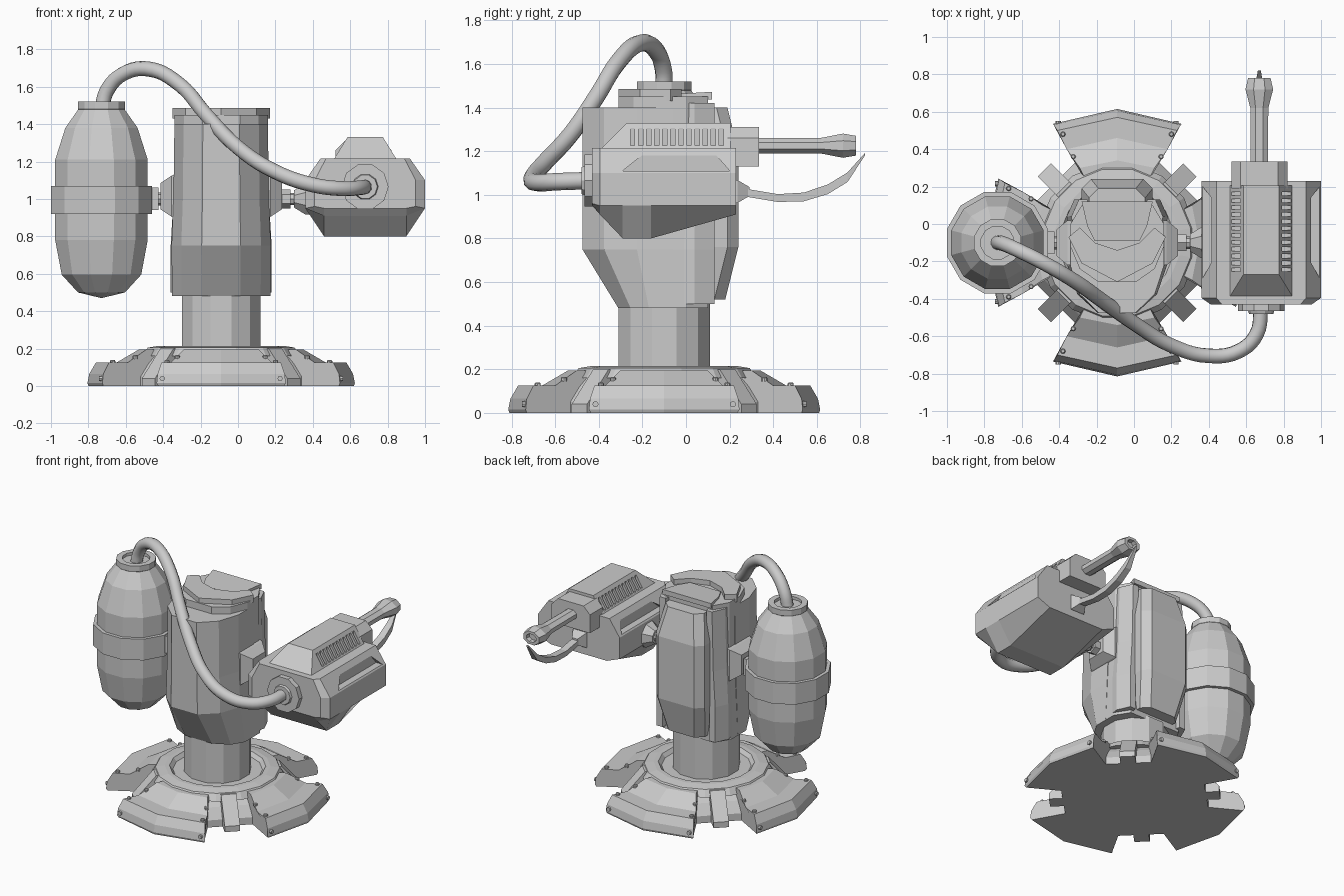
import bpy, bmesh
from math import sin, cos, pi, radians
from mathutils import Vector, Matrix

if "Cube" in bpy.data.objects:
    bpy.data.objects.remove(bpy.data.objects["Cube"])

CX, CY = -0.09, -0.10      # axis of the base and body
TX = -0.73                 # tank axis
GX = 0.68                  # gun centre line


def mesh(name, verts, faces):
    me = bpy.data.meshes.new(name)
    me.from_pydata([tuple(v) for v in verts], [], faces)
    bm = bmesh.new()
    bm.from_mesh(me)
    bmesh.ops.remove_doubles(bm, verts=bm.verts, dist=1e-5)
    bmesh.ops.recalc_face_normals(bm, faces=bm.faces)
    bm.to_mesh(me)
    bm.free()
    ob = bpy.data.objects.new(name, me)
    bpy.context.collection.objects.link(ob)
    return ob


def loft(name, rings):
    """Skin closed rings of equal length and cap both ends."""
    n = len(rings[0])
    verts = [p for r in rings for p in r]
    faces = [(i * n + j, i * n + (j + 1) % n, (i + 1) * n + (j + 1) % n, (i + 1) * n + j)
             for i in range(len(rings) - 1) for j in range(n)]
    faces += [tuple(range(n)), tuple(range(len(verts) - n, len(verts)))]
    return mesh(name, verts, faces)


def lathe(name, prof, n, loc, axis='Z', turn=0.0):
    """Turn (radius, height) pairs about an axis through loc."""
    rot = {'Z': Matrix(), 'Y': Matrix.Rotation(-pi / 2, 4, 'X'), 'X': Matrix.Rotation(pi / 2, 4, 'Y')}[axis]
    m = Matrix.Translation(loc) @ rot
    ang = [2 * pi * (k + turn) / n for k in range(n)]
    return loft(name, [[m @ Vector((r * cos(a), r * sin(a), h)) for a in ang] for r, h in prof])


def box(name, x, y, z):
    return loft(name, [[(x[0], y[0], h), (x[1], y[0], h), (x[1], y[1], h), (x[0], y[1], h)] for h in z])


def mirror_x(half):
    """Complete a right-hand half outline, listed from start to end."""
    return half + [(-a, b) for a, b in reversed(half)]


def cut(ob, cutters):
    for c in cutters:
        md = ob.modifiers.new('cut', 'BOOLEAN')
        md.operation, md.solver, md.object = 'DIFFERENCE', 'EXACT', c
        bpy.context.view_layer.objects.active = ob
        bpy.ops.object.modifier_apply(modifier=md.name)
        bpy.data.objects.remove(c)


# ---- base: hub, ring, four feet with rivets, four diagonal ramps
lathe('base_hub', [(0.50, 0), (0.50, 0.05), (0.45, 0.12), (0.38, 0.19), (0.2, 0.19)], 8, (CX, CY, 0), turn=0.5)
lathe('base_ring', [(0.30, 0.16), (0.43, 0.16), (0.40, 0.205), (0.34, 0.215), (0.31, 0.215), (0.28, 0.18), (0.2, 0.18)],
      16, (CX, CY, 0), turn=0.5)
# rows of a foot: half width, corner distance, apex distance, height
rows = [(0.15, 0.30, 0.30, 0.0), (0.335, 0.63, 0.71, 0.0), (0.345, 0.635, 0.715, 0.015), (0.34, 0.63, 0.705, 0.065),
        (0.32, 0.60, 0.67, 0.125), (0.27, 0.50, 0.56, 0.125), (0.20, 0.40, 0.44, 0.195), (0.15, 0.30, 0.30, 0.195)]
for k in range(4):
    m = Matrix.Translation((CX, CY, 0)) @ Matrix.Rotation(k * pi / 2, 4, 'Z')
    strips = [[m @ Vector((s * w, -(a if s == 0 else d), z)) for w, d, a, z in rows] for s in (-1, 0, 1)]
    loft('foot_%d' % k, strips)
    for s in (-1, 1):
        for n, (w, d, z) in enumerate([(0.29, 0.58, 0.12), (0.235, 0.46, 0.145)]):
            lathe('rivet_top_%d_%d_%d' % (k, s, n), [(0.014, 0), (0.014, 0.014), (0.009, 0.02)], 8,
                  m @ Vector((s * w, -d, z)))
        r = lathe('rivet_side_%d_%d' % (k, s), [(0.014, -0.012), (0.014, 0.008)], 8, (0, 0, 0), 'Y')
        r.matrix_world = m @ Matrix.Translation((s * 0.315, -0.64, 0.04))
    m2 = m @ Matrix.Rotation(pi / 4, 4, 'Z')
    side = [(0.34, 0.0), (0.55, 0.0), (0.55, 0.04), (0.48, 0.12), (0.41, 0.20), (0.34, 0.20)]
    loft('ramp_%d' % k, [[m2 @ Vector((x, -y, z)) for y, z in side] for x in (-0.05, 0.05)])

# ---- column and body
lathe('column', [(0.218, 0.15), (0.218, 0.5)], 12, (CX, CY, 0), turn=0.5)
core = mirror_x([(0.10, -0.31), (0.20, -0.24), (0.25, -0.12), (0.25, 0.0), (0.19, 0.10)])
loft('body_core', [[(CX + x * s, y, z) for x, y in core]
                   for z, s in ((0.48, 1.05), (0.75, 1.05), (1.0, 1.0), (1.45, 1.0))])
shell = mirror_x([(0.10, -0.475), (0.205, -0.375), (0.255, -0.225), (0.255, -0.06)])
loft('front_shell', [[(CX + x * s, CY + (y - CY) * f, z) for x, y in shell]
                     for z, s, f in ((0.48, 1.03, 0.56), (0.75, 1.04, 1), (1.0, 1.0, 1), (1.4, 0.98, 1))])

# top cap: front crescent with a notch, rear flap
cap = [(0.0, -0.31), (0.19, -0.21), (0.26, -0.07), (0.20, -0.02), (0.12, -0.10), (0.0, -0.14),
       (-0.12, -0.10), (-0.20, -0.02), (-0.26, -0.07), (-0.19, -0.21)]
loft('top_cap', [[(CX + x, y, z) for x, y in cap] for z in (1.43, 1.485)])
loft('top_flap', [[(CX + x, y, z + y * 0.06) for x, y in
                   mirror_x([(0.12, -0.09), (0.16, -0.01), (0.19, 0.12)])] for z in (1.43, 1.465)])

# back plate and the rails beside it
plate = []
for z, w, yb in ((0.52, 0.13, 0.18), (0.76, 0.17, 0.24), (1.2, 0.17, 0.24), (1.4, 0.13, 0.19)):
    plate.append([(CX + x, y, z) for x, y in mirror_x([(w + 0.02, 0.06), (w + 0.02, yb - 0.05), (w - 0.03, yb)])])
loft('back_plate', plate)
for s in (-1, 1):
    loft('side_rail_%d' % s, [[(CX + s * (x + o), y, z) for x, y in
         ((0.14, 0.0), (0.24, -0.06), (0.255, 0.04), (0.215, 0.13), (0.17, 0.13))]
         for z, o in ((0.50, 0.015), (0.75, 0.015), (1.0, 0.0), (1.42, -0.01))])
    # side hubs that carry tank and gun
    loft('side_hub_%d' % s, [[(CX + s * x, CY + a * h, 1.015 + b * v) for a, b in
         ((-1, -1), (1, -1), (1, 1), (-1, 1))] for x, h, v in ((0.24, 0.12, 0.12), (0.265, 0.12, 0.11), (0.325, 0.07, 0.07))])

# ---- mounts
lathe('tank_mount_pin', [(0.035, -0.47), (0.035, -0.39)], 8, (0, CY, 1.0), 'X')
box('tank_mount_block', (-0.49, -0.425), (-0.16, -0.04), (0.94, 1.06))
lathe('gun_mount_pin', [(0.033, 0.2), (0.033, 0.38)], 8, (0, CY, 1.0), 'X')
lathe('gun_mount_nut', [(0.05, 0.235), (0.05, 0.28)], 6, (0, CY, 1.0), 'X')
lathe('gun_mount_flange', [(0.05, 0.30), (0.09, 0.36), (0.09, 0.40)], 8, (0, CY, 1.0), 'X', 0.5)

# ---- tank with band and neck
lathe('tank', [(0.001, 0.47), (0.13, 0.50), (0.22, 0.595), (0.256, 0.78), (0.256, 1.21), (0.20, 1.38), (0.12, 1.49)],
      12, (TX, CY, 0), turn=0.5)
lathe('tank_band', [(0.25, 0.92), (0.28, 0.92), (0.28, 1.07), (0.25, 1.07)], 12, (TX, CY, 0), turn=0.5)
lathe('tank_neck', [(0.11, 1.46), (0.13, 1.48), (0.13, 1.52), (0.09, 1.52), (0.09, 1.50)], 12, (TX, CY, 0), turn=0.5)

# ---- hose from tank to gun
path = [(-0.73, -0.10, 1.48), (-0.70, -0.105, 1.58), (-0.62, -0.14, 1.665), (-0.48, -0.21, 1.695), (-0.31, -0.31, 1.61),
        (-0.17, -0.41, 1.45), (0.0, -0.53, 1.275), (0.2, -0.65, 1.145), (0.4, -0.705, 1.075), (0.56, -0.68, 1.055),
        (0.655, -0.59, 1.06), (0.68, -0.44, 1.065)]
cu = bpy.data.curves.new('hose', 'CURVE')
cu.dimensions, cu.bevel_depth, cu.bevel_resolution, cu.resolution_u = '3D', 0.04, 3, 5
sp = cu.splines.new('BEZIER')
sp.bezier_points.add(len(path) - 1)
for bp, p in zip(sp.bezier_points, path):
    bp.co = p
    bp.handle_left_type = bp.handle_right_type = 'AUTO'
hose = bpy.data.objects.new('hose', cu)
bpy.context.collection.objects.link(hose)

# ---- gun body, lofted front to back
gun_rings = []
for y, top, mid, low, bottom in ((-0.43, 0.21, 0.27, 0.96, 0.95), (-0.395, 0.24, 0.32, 0.95, 0.91),
                                 (-0.29, 0.24, 0.32, 0.95, 0.80), (-0.16, 0.24, 0.32, 0.95, 0.80),
                                 (0.23, 0.24, 0.32, 0.95, 0.91)):
    half = [(top, 1.215), (mid, 1.10), (mid, low), (0.22, bottom)]
    gun_rings.append([(GX + x, y, z) for x, z in mirror_x(half)])
gun = loft('gun_body', gun_rings)
# recessed panels on the upper slopes
recess = [(-0.29, 1.11), (-0.19, 1.19), (0.13, 1.19), (0.20, 1.11)]
cut(gun, [loft('cutter', [[(GX + s * x, y, z) for y, z in recess] for x in (0.265, 0.36)]) for s in (-1, 1)])
lathe('hose_port', [(0.125, -0.42), (0.125, -0.465), (0.07, -0.465), (0.065, -0.48)], 10, (GX, 0, 1.065), 'Y')

# vented top housing
top = loft('gun_top_housing', [[(GX - w, y0, z), (GX + w, y0, z), (GX + w, 0.205, z), (GX - w, 0.205, z)]
                               for z, w, y0 in ((1.20, 0.175, -0.40), (1.33, 0.095, -0.27))])
slots = []
for s in (-1, 1):
    for i in range(12):
        y = -0.255 + i * 0.037
        slots.append(box('cutter', sorted((GX + s * 0.105, GX + s * 0.2)), (y, y + 0.02), (1.225, 1.305)))
cut(top, slots)

# muzzle block, barrel and curved guard blade
loft('muzzle_block', [[(GX - 0.01 + x, y, z) for x, z in
     mirror_x([(0.10, 1.31), (0.15, 1.26), (0.15, 1.13)])] for y in (0.19, 0.335)])
barrel = lathe('barrel', [(0.05, 0.32), (0.052, 0.62), (0.08, 0.72), (0.065, 0.78), (0.04, 0.78), (0.035, 0.75)],
               8, (0, 0, 0), 'Y', 0.5)
barrel.location, barrel.scale = (GX - 0.01, 0, 1.225), (1, 1, 0.75)
lathe('blade_socket', [(0.075, 0.22), (0.075, 0.235), (0.03, 0.29)], 4, (GX - 0.01, 0, 1.015), 'Y', 0.5)
loft('guard_blade', [[(GX - 0.01 - w, y, z - t), (GX - 0.01 + w, y, z - t), (GX - 0.01 + w, y, z + t), (GX - 0.01 - w, y, z + t)]
     for y, z, w, t in ((0.27, 1.01, 0.025, 0.018), (0.42, 0.985, 0.025, 0.018), (0.54, 0.99, 0.025, 0.02),
                        (0.65, 1.025, 0.025, 0.022), (0.74, 1.08, 0.022, 0.022), (0.82, 1.185, 0.008, 0.006))])
